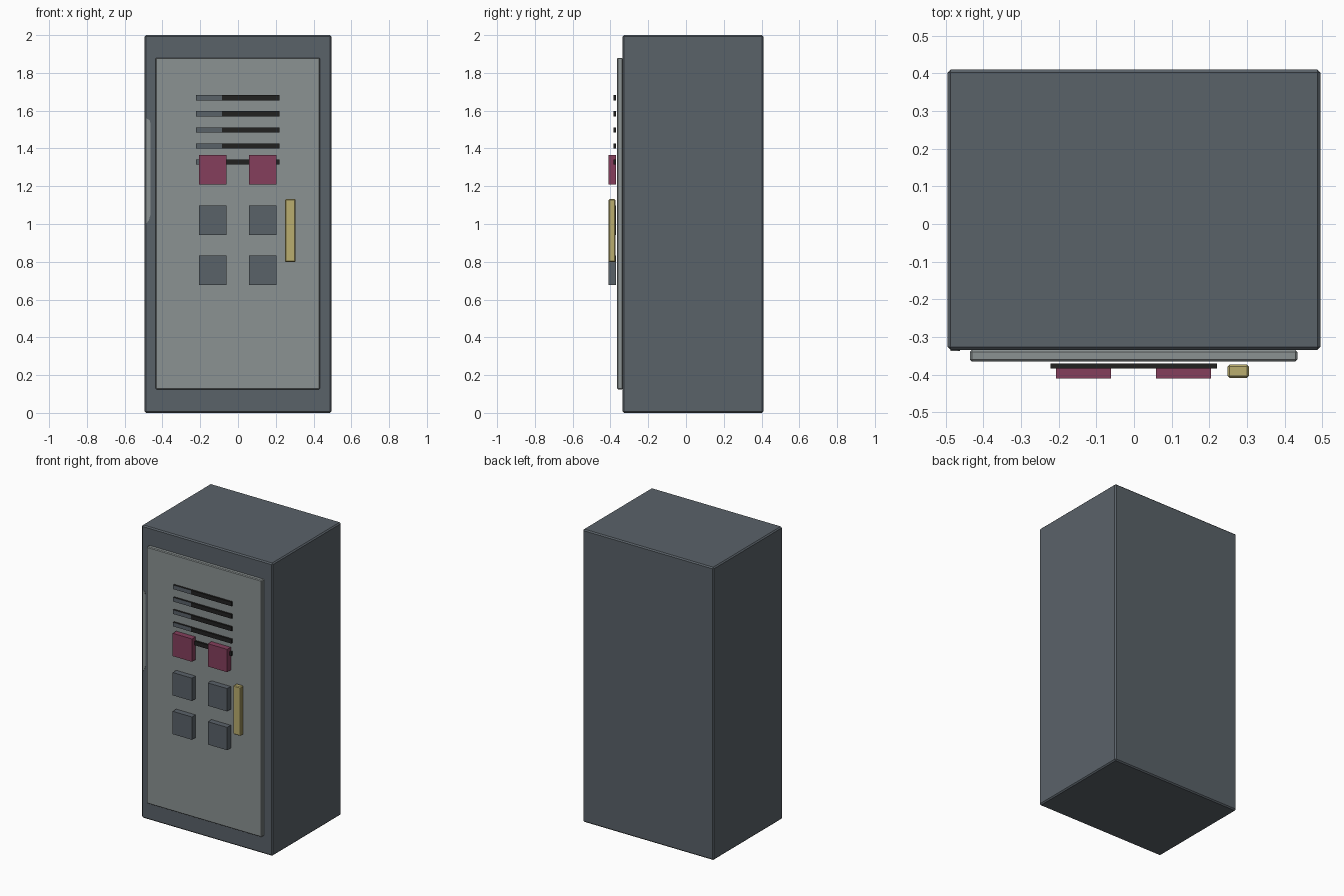
import bpy, bmesh

if "Cube" in bpy.data.objects:
    bpy.data.objects.remove(bpy.data.objects["Cube"])


def mat(name, r, g, b):
    lin = [((c / 255 + 0.055) / 1.055) ** 2.4 for c in (r, g, b)]
    m = bpy.data.materials.new(name)
    m.diffuse_color = (*lin, 1)
    m.use_nodes = True
    m.node_tree.nodes["Principled BSDF"].inputs["Base Color"].default_value = m.diffuse_color
    return m


SLATE = mat("slate grey", 90, 98, 105)
LIGHT = mat("light grey", 139, 146, 146)
BLACK = mat("near black", 33, 33, 32)
RED = mat("muted red", 133, 63, 92)
BRASS = mat("brass", 186, 173, 110)


def finish(bm, name, mats):
    me = bpy.data.meshes.new(name)
    bmesh.ops.recalc_face_normals(bm, faces=bm.faces)
    bm.to_mesh(me)
    bm.free()
    for m in mats:
        me.materials.append(m)
    ob = bpy.data.objects.new(name, me)
    bpy.context.collection.objects.link(ob)
    return ob


def box_mesh(x, y, z, bevel=0):
    bm = bmesh.new()
    bmesh.ops.create_cube(bm, size=1)
    for v in bm.verts:
        for i, (a, b) in enumerate((x, y, z)):
            v.co[i] = (a + b) / 2 + v.co[i] * (b - a)
    if bevel:
        bmesh.ops.bevel(bm, geom=bm.edges[:], offset=bevel, segments=1,
                        affect='EDGES')
    return bm


def box(name, x, y, z, m, bevel=0):
    return finish(box_mesh(x, y, z, bevel), name, [m])


# Cabinet and door
box("cabinet", (-0.495, 0.495), (-0.335, 0.41), (0, 2), SLATE, 0.008)
box("door", (-0.436, 0.434), (-0.365, -0.335), (0.125, 1.88), LIGHT, 0.005)

# Vent slats: the left part of each front face is slate
for i in range(5):
    z = 1.668 - i * 0.085
    bm = box_mesh((-0.222, 0.22), (-0.384, -0.371), (z - 0.014, z + 0.014))
    bmesh.ops.bisect_plane(bm, geom=bm.verts[:] + bm.edges[:] + bm.faces[:],
                           plane_co=(-0.085, 0, 0), plane_no=(1, 0, 0))
    bm.normal_update()
    for f in bm.faces:
        c = f.calc_center_median()
        f.material_index = int(f.normal.y < -0.9 and c.x < -0.085)
    finish(bm, f"vent_slat_{i + 1}", [BLACK, SLATE])

# Buttons: top row red, others slate
for row, (z, m) in enumerate(((1.288, RED), (1.02, SLATE), (0.755, SLATE))):
    for side, x in (("left", -0.134), ("right", 0.132)):
        box(f"button_{row + 1}_{side}", (x - 0.073, x + 0.073),
            (-0.41, -0.371), (z - 0.078, z + 0.078), m)

# Handle
box("handle", (0.249, 0.305), (-0.409, -0.374), (0.798, 1.132), BRASS, 0.005)

# Pale wear mark on the left of the cabinet front
outline = [(-0.487, 1.0), (-0.472, 1.02), (-0.463, 1.05), (-0.463, 1.53),
           (-0.468, 1.55), (-0.487, 1.56)]
bm = bmesh.new()
face = bm.faces.new([bm.verts.new((x, -0.335, z)) for x, z in outline])
ext = bmesh.ops.extrude_face_region(bm, geom=[face])
for v in ext["geom"]:
    if isinstance(v, bmesh.types.BMVert):
        v.co.y = -0.337
finish(bm, "wear_mark", [LIGHT])
